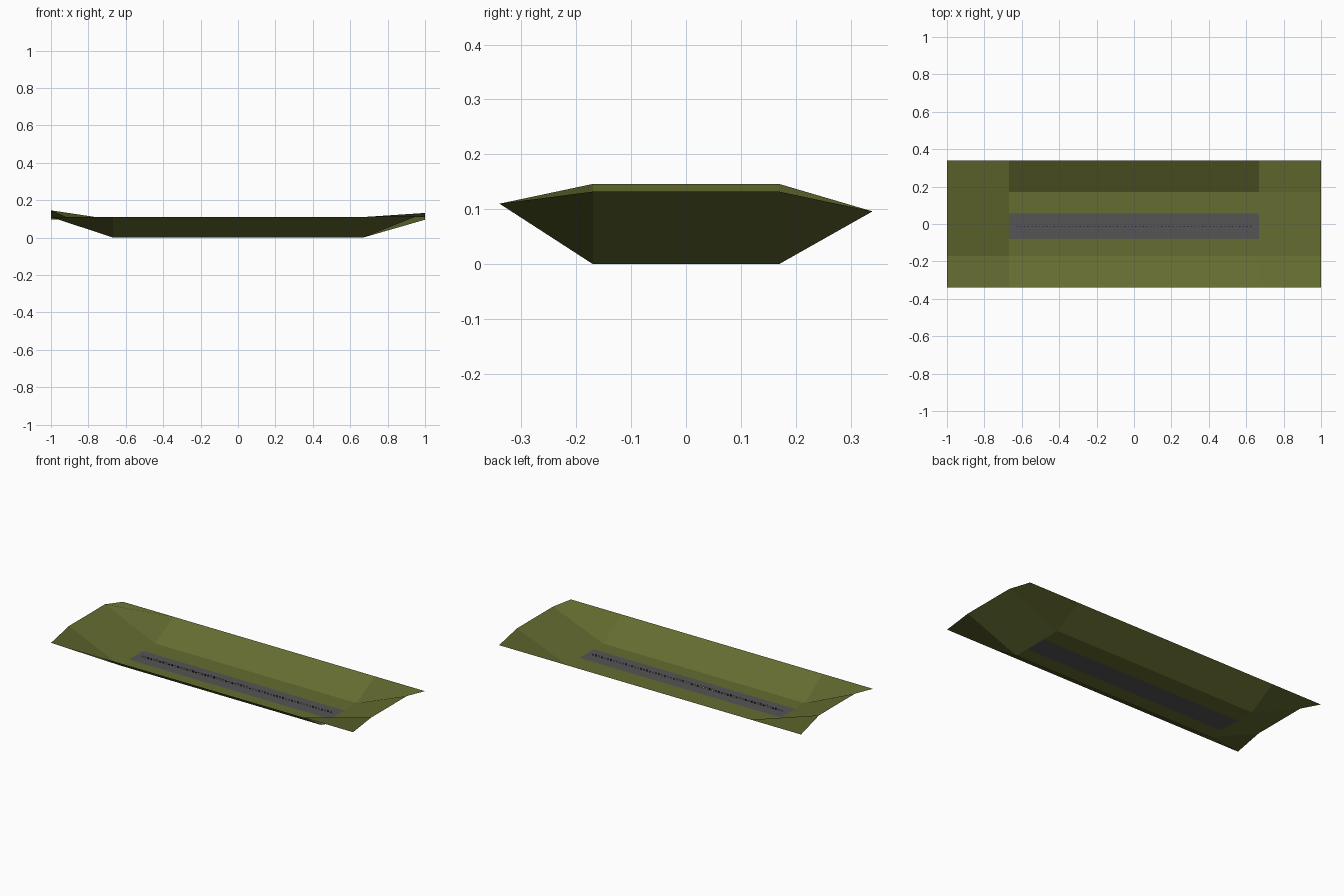
import bpy, bmesh, random

if "Cube" in bpy.data.objects:
    bpy.data.objects.remove(bpy.data.objects["Cube"])

random.seed(4)


def material(name, rgb):
    m = bpy.data.materials.new(name)
    m.diffuse_color = (*rgb, 1)
    m.use_nodes = True
    m.node_tree.nodes["Principled BSDF"].inputs["Base Color"].default_value = m.diffuse_color
    return m


olive = material("olive", (0.130, 0.150, 0.030))
grey = material("grey", (0.090, 0.090, 0.092))
black = material("black", (0.015, 0.015, 0.015))
white = material("white", (0.80, 0.80, 0.76))
red = material("red", (0.45, 0.10, 0.06))


def add_object(name, bm, mats):
    me = bpy.data.meshes.new(name)
    bm.to_mesh(me)
    bm.free()
    ob = bpy.data.objects.new(name, me)
    for m in mats:
        me.materials.append(m)
    bpy.context.collection.objects.link(ob)
    return ob


# open sheet valley: flat floor, four raised edges, grey road strip along the floor
xs = [-1, -0.667, 0.667, 1]
ys = [-0.34, -0.17, -0.08, 0.055, 0.17, 0.34]


def height(x, y):
    if y == ys[0]:
        return 0.11
    if y == ys[-1]:
        return 0.096
    return {-1: 0.146, 1: 0.132}.get(x, 0.0)


bm = bmesh.new()
grid = [[bm.verts.new((x, y, height(x, y))) for y in ys] for x in xs]
for i in range(len(xs) - 1):
    for j in range(len(ys) - 1):
        f = bm.faces.new((grid[i][j], grid[i + 1][j], grid[i + 1][j + 1], grid[i][j + 1]))
        f.material_index = 1 if (i, j) == (1, 2) else 0
add_object("valley_ground", bm, [olive, grey])


# row of tiny upright markers along the middle of the strip
bm = bmesh.new()
count = 64
for k in range(count):
    x = -0.625 + 1.25 * k / (count - 1)
    h = random.choice((0.007, 0.009, 0.011))
    box = bmesh.ops.create_cube(bm, size=1)["verts"]
    for v in box:
        v.co.x = v.co.x * 0.007 + x
        v.co.y = v.co.y * 0.002 - 0.013
        v.co.z = (v.co.z + 0.5) * h
    colour = random.choice((0, 0, 1, 1, 2))
    for f in {f for v in box for f in v.link_faces}:
        # dark tops, coloured sides
        f.material_index = 0 if f.normal.z > 0.5 else colour
bm.normal_update()
for f in bm.faces:
    if f.normal.z > 0.5:
        f.material_index = 0
add_object("marker_row", bm, [black, white, red])
